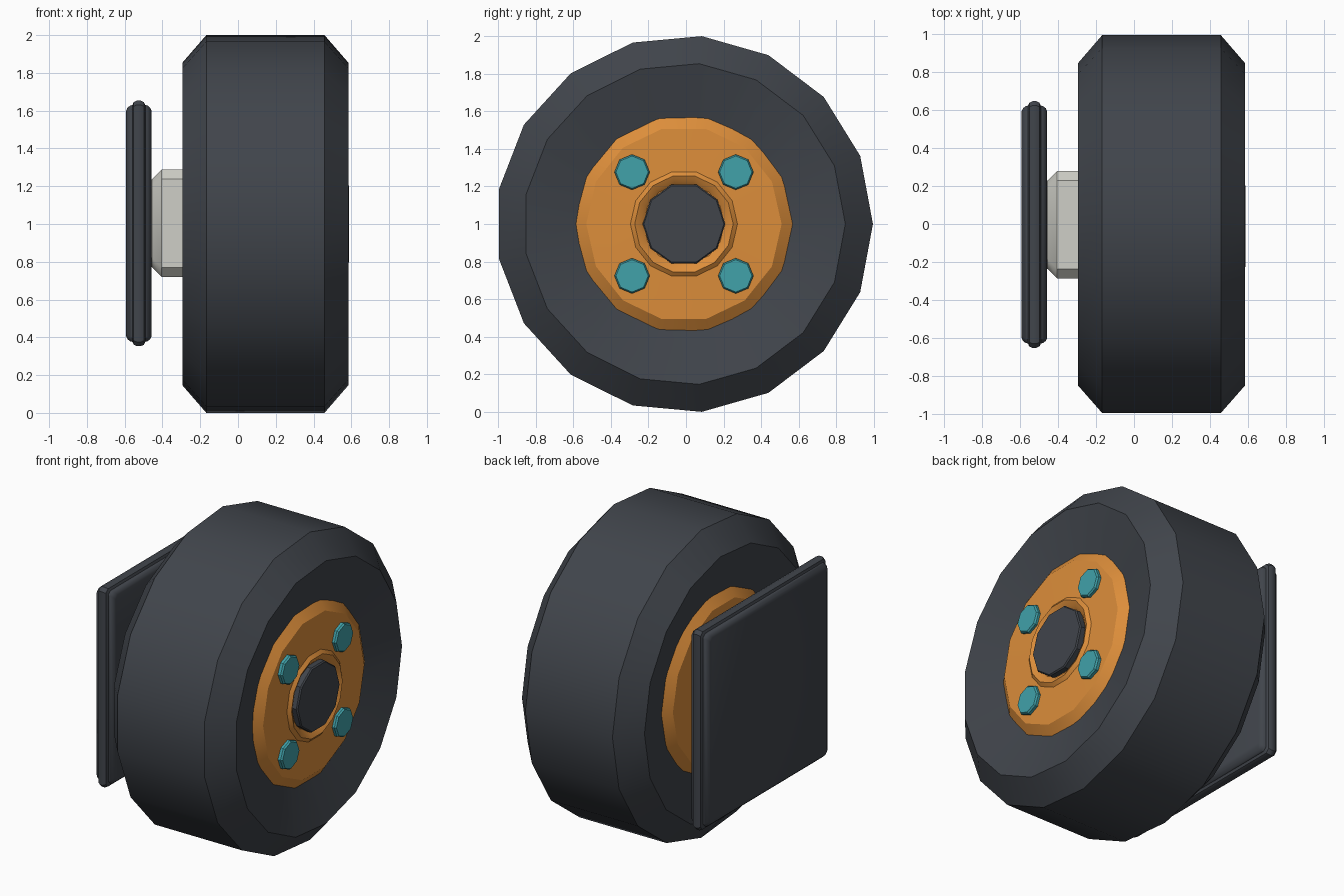
import bpy, bmesh, math

if "Cube" in bpy.data.objects:
    bpy.data.objects.remove(bpy.data.objects["Cube"])

CY, CZ, MID = -0.009, 1.0, 0.145   # wheel axis (y, z) and middle plane in x


def material(name, rgb):
    m = bpy.data.materials.new(name)
    m.diffuse_color = (*rgb, 1)
    m.use_nodes = True
    m.node_tree.nodes["Principled BSDF"].inputs["Base Color"].default_value = m.diffuse_color
    return m


DARK = material("dark rubber", (0.052, 0.059, 0.071))
ORANGE = material("orange", (0.72, 0.27, 0.043))
TEAL = material("teal", (0.052, 0.36, 0.40))
PALE = material("pale grey", (0.62, 0.62, 0.57))


def finish(name, bm, mat, angle=30):
    bmesh.ops.recalc_face_normals(bm, faces=bm.faces)
    me = bpy.data.meshes.new(name)
    bm.to_mesh(me)
    bm.free()
    ob = bpy.data.objects.new(name, me)
    bpy.context.collection.objects.link(ob)
    me.materials.append(mat)
    bpy.ops.object.select_all(action='DESELECT')
    ob.select_set(True)
    bpy.context.view_layer.objects.active = ob
    bpy.ops.object.shade_smooth_by_angle(angle=math.radians(angle))
    return ob


def loft(name, loops, mat, closed=False, angle=30):
    """Skin equal-sized loops; cap the ends unless the loops form a ring."""
    bm = bmesh.new()
    rings = [[bm.verts.new(p) for p in lp] for lp in loops]
    n = len(rings[0])
    pairs = list(zip(rings, rings[1:]))
    if closed:
        pairs.append((rings[-1], rings[0]))
    else:
        bm.faces.new(rings[0])
        bm.faces.new(rings[-1])
    for a, b in pairs:
        for i in range(n):
            j = (i + 1) % n
            bm.faces.new((a[i], a[j], b[j], b[i]))
    return finish(name, bm, mat, angle)


def lathe(name, profile, sides, mat, y=CY, z=CZ, phase=0.0, closed=False):
    """Revolve (x, radius) points around an axis parallel to x."""
    loops = []
    for x, r in profile:
        loops.append([(x, y + r * math.cos(phase + math.tau * i / sides),
                       z + r * math.sin(phase + math.tau * i / sides))
                      for i in range(sides)])
    return loft(name, loops, mat, closed)


def mirrored(half):
    """Extend an outer-side profile to the inner side of the wheel."""
    return half + [(2 * MID - x, r) for x, r in reversed(half)]


# Tyre with bevelled shoulders and dished side walls
lathe("tyre", mirrored([(0.49, 0.50), (0.585, 0.857), (0.458, 1.004)]),
      17, DARK, closed=True)

# Rim disc with bevelled edge and raised collar
lathe("rim", mirrored([(0.545, 0.215), (0.562, 0.235), (0.576, 0.262),
                       (0.558, 0.285), (0.552, 0.52), (0.505, 0.586)]),
      14, ORANGE, y=-0.011)

# Axle end cap in the collar
lathe("axle_cap", [(0.0, 0.22), (0.58, 0.22), (0.588, 0.213)],
      10, DARK, y=-0.011)

# Four wheel bolts
for sy in (-1, 1):
    for sz in (-1, 1):
        lathe("wheel_bolt", [(0.50, 0.094), (0.572, 0.094), (0.582, 0.086)],
              8, TEAL, y=-0.011 + 0.276 * sy, z=1.0 + 0.276 * sz,
              phase=math.pi / 8 * 0)


def square(x, h, c, y, z):
    """Square loop with cut corners, in a plane of constant x."""
    pts = [(h, h - c), (h - c, h), (c - h, h), (-h, h - c),
           (-h, c - h), (c - h, -h), (h - c, -h), (h, c - h)]
    return [(x, y + a, z + b) for a, b in pts]


# Block between wheel and mounting plate
loft("hub_block", [square(x, h, 0.05, -0.004, 1.004) for x, h in
                   [(-0.48, 0.232), (-0.455, 0.232), (-0.405, 0.284),
                    (-0.20, 0.284)]], PALE)

# Square mounting plate with a stepped, rounded edge
edge = [(0.067, 0.598), (0.060, 0.613), (0.046, 0.624), (0.034, 0.627),
        (0.027, 0.642), (0.010, 0.650)]
steps = [(-0.525 - d, h) for d, h in edge]
steps += [(-0.525 + d, h) for d, h in reversed(edge)]
loft("mounting_plate", [square(x, h, 0.022, -0.003, 1.003) for x, h in steps],
     DARK, angle=35)
